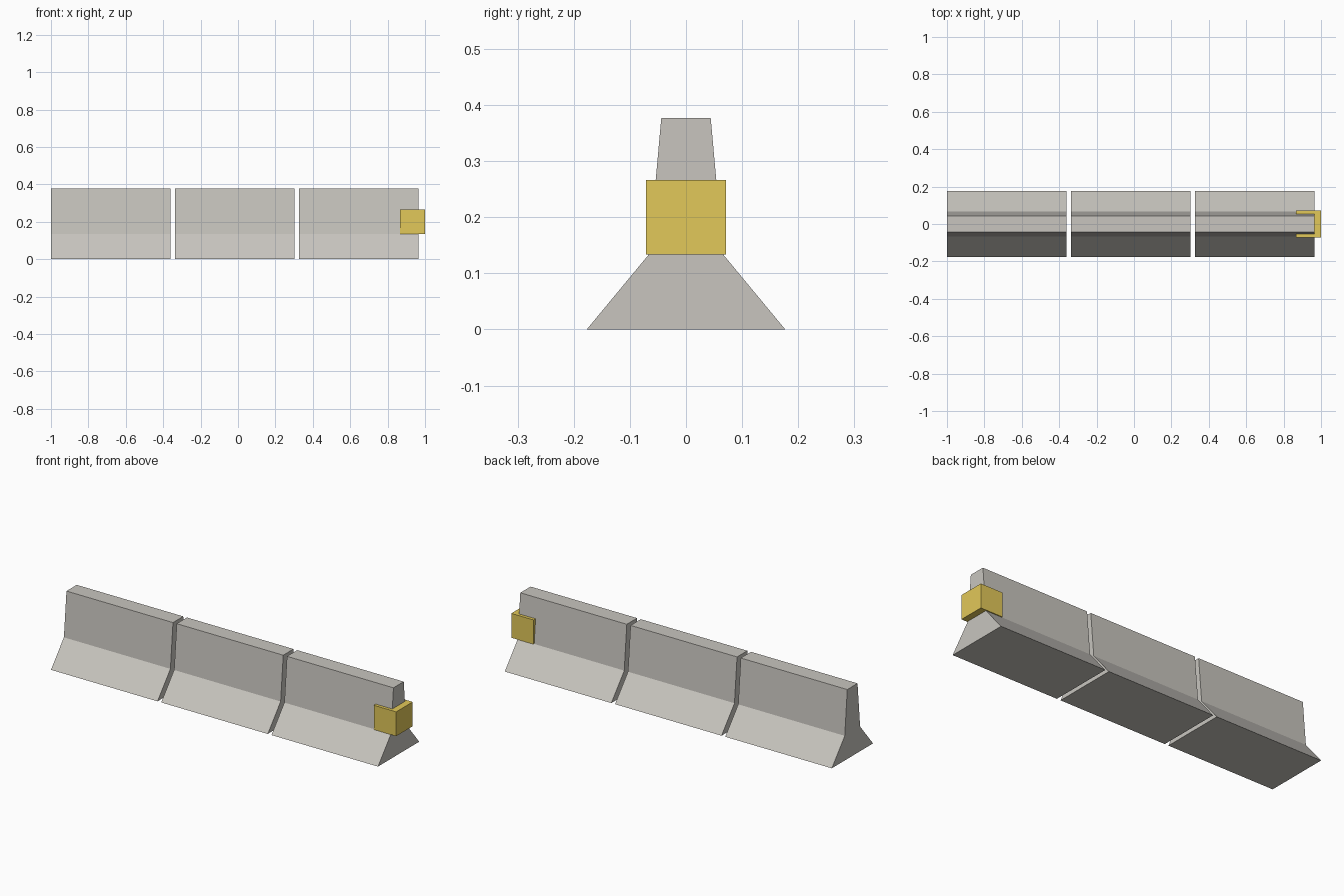
import bpy, bmesh

if "Cube" in bpy.data.objects:
    bpy.data.objects.remove(bpy.data.objects["Cube"])

# right half of the barrier cross-section (y, z), mirrored for the left half
HALF = [(0.177, 0.0), (0.066, 0.134), (0.044, 0.377)]
PROFILE = HALF + [(-y, z) for y, z in reversed(HALF)]


def material(name, color):
    mat = bpy.data.materials.new(name)
    mat.diffuse_color = color
    mat.use_nodes = True
    mat.node_tree.nodes["Principled BSDF"].inputs["Base Color"].default_value = mat.diffuse_color
    return mat


def add_object(name, bm, mat):
    bmesh.ops.recalc_face_normals(bm, faces=bm.faces)
    mesh = bpy.data.meshes.new(name)
    bm.to_mesh(mesh)
    bm.free()
    mesh.materials.append(mat)
    obj = bpy.data.objects.new(name, mesh)
    bpy.context.collection.objects.link(obj)
    return obj


def extrude_x(name, profile, x0, x1, mat):
    bm = bmesh.new()
    face = bm.faces.new([bm.verts.new((x0, y, z)) for y, z in profile])
    ext = bmesh.ops.extrude_face_region(bm, geom=[face], use_keep_orig=True)
    verts = [v for v in ext["geom"] if isinstance(v, bmesh.types.BMVert)]
    bmesh.ops.translate(bm, verts=verts, vec=(x1 - x0, 0, 0))
    return add_object(name, bm, mat)


concrete = material("concrete", (0.58, 0.56, 0.52, 1))
yellow = material("yellow_paint", (0.76, 0.58, 0.10, 1))

# three concrete barrier segments with narrow gaps
LENGTH, PITCH = 0.64, 0.6625
for i in range(3):
    x = -1 + i * PITCH
    extrude_x(f"barrier_segment_{i + 1}", PROFILE, x, x + LENGTH, concrete)

# yellow end marker wrapped around the right end
W, Z0, Z1 = 0.071, 0.134, 0.266
extrude_x("end_marker", [(-W, Z0), (W, Z0), (W, Z1), (-W, Z1)], 0.866, 1.0, yellow)
